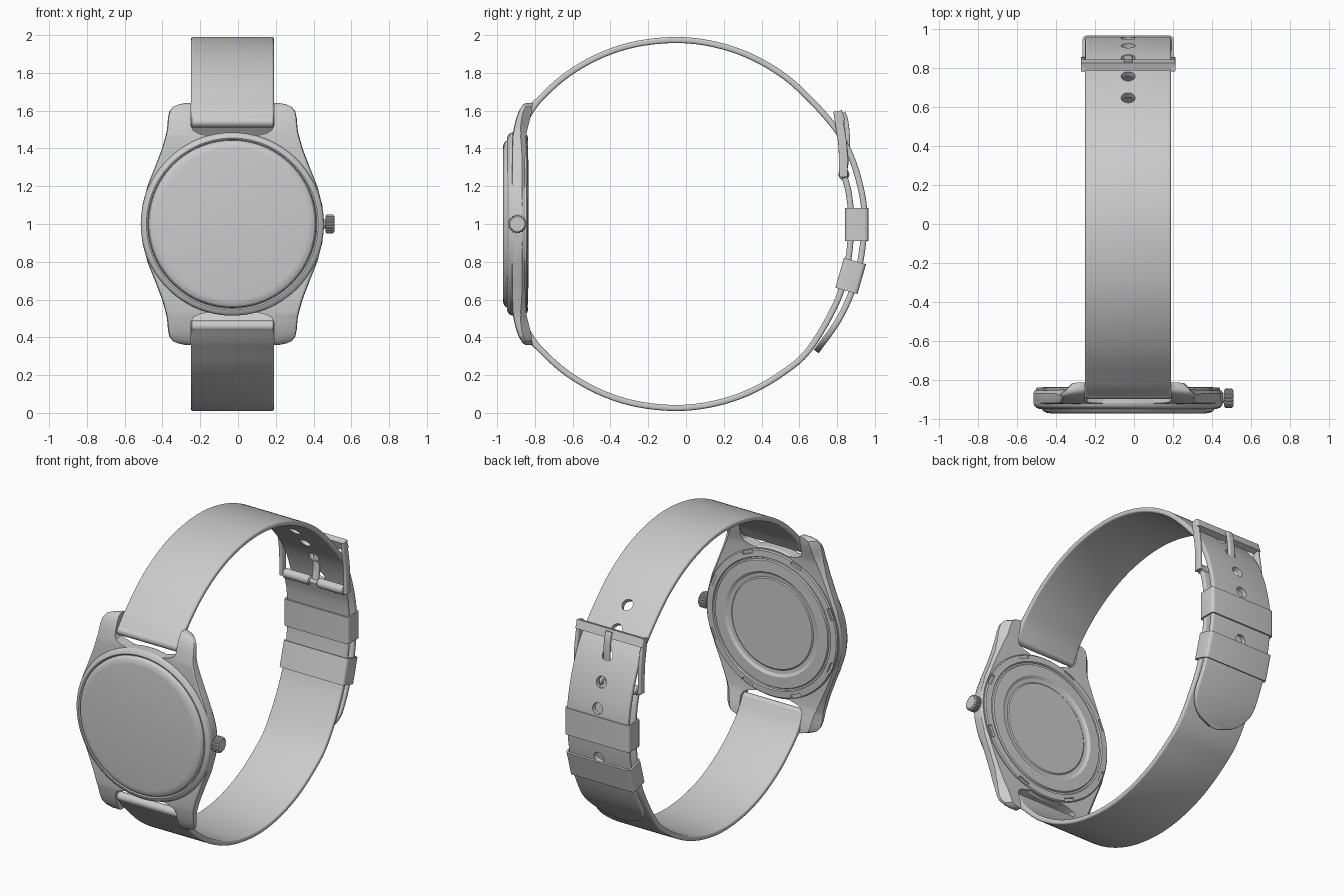
import bpy, bmesh
from math import pi, sin, cos, sqrt, radians
from mathutils import Vector, Matrix

if "Cube" in bpy.data.objects:
    bpy.data.objects.remove(bpy.data.objects["Cube"])

CX = -0.03  # centre line of the watch; the crown sticks out to +x


def finish(bm, name):
    bmesh.ops.remove_doubles(bm, verts=bm.verts, dist=1e-5)
    bmesh.ops.recalc_face_normals(bm, faces=bm.faces)
    me = bpy.data.meshes.new(name)
    bm.to_mesh(me)
    bm.free()
    ob = bpy.data.objects.new(name, me)
    bpy.context.collection.objects.link(ob)
    return ob


def skin(name, rings, caps=True, closed=False):
    """Join equal rings of points with quads."""
    bm = bmesh.new()
    vs = [[bm.verts.new(p) for p in r] for r in rings]
    n = len(vs[0])
    pairs = list(zip(vs, vs[1:])) + ([(vs[-1], vs[0])] if closed else [])
    for a, b in pairs:
        for i in range(n):
            j = (i + 1) % n
            bm.faces.new((a[i], a[j], b[j], b[i]))
    if caps and not closed:
        bm.faces.new(vs[0])
        bm.faces.new(vs[-1])
    return finish(bm, name)


def lathe(name, prof, n=96):
    """Turn (radius, y) pairs round the dial axis."""
    return skin(name, [[(CX + r * cos(2 * pi * i / n), y, 1 + r * sin(2 * pi * i / n))
                        for i in range(n)] for r, y in prof], caps=False)


def spline(pts, k=8):
    """Smooth (y, z) path through the points."""
    P = [Vector(p) for p in pts]
    P = [2 * P[0] - P[1]] + P + [2 * P[-1] - P[-2]]
    out = []
    for a, b, c, d in zip(P, P[1:], P[2:], P[3:]):
        for i in range(k):
            t = i / k
            out.append(0.5 * (2 * b + (c - a) * t + (2 * a - 5 * b + 4 * c - d) * t * t
                              + (3 * b - a - 3 * c + d) * t ** 3))
    return out + [P[-2]]


def arc(r, *degrees):
    """Points on the wrist circle, in the (y, z) plane."""
    return [(-.06 + r * cos(radians(d)), 1 + r * sin(radians(d))) for d in degrees]


def lengths(path):
    s = [0.0]
    for a, b in zip(path, path[1:]):
        s.append(s[-1] + (b - a).length)
    return s


def rounded(w, h, r, k=5):
    """Rounded rectangle with half sizes w, h."""
    r = min(r, w * 0.9, h * 0.9)
    return [(sx * (w - r) + r * cos(q + pi / 2 * i / k), sy * (h - r) + r * sin(q + pi / 2 * i / k))
            for sx, sy, q in ((1, 1, 0), (-1, 1, pi / 2), (-1, -1, pi), (1, -1, 1.5 * pi))
            for i in range(k + 1)]


def sweep(name, path, width, thick, r=0.012, x=CX):
    """Sweep a rounded section along a (y, z) path; half sizes depend on length."""
    s = lengths(path)
    rings = []
    for i, p in enumerate(path):
        t = (path[min(i + 1, len(path) - 1)] - path[max(i - 1, 0)]).normalized()
        n = Vector((-t.y, t.x))
        rings.append([(x + a, p.x + n.x * b, p.y + n.y * b)
                      for a, b in rounded(width(s[i], s[-1]), thick(s[i], s[-1]), r)])
    return skin(name, rings)


def turn_x(name, prof, y, z, n=24, teeth=0.0):
    """Round part along x from (x, radius) pairs, optionally toothed."""
    return skin(name, [[(x, y + (r - teeth * (i // 2 % 2)) * cos(2 * pi * i / n),
                         z + (r - teeth * (i // 2 % 2)) * sin(2 * pi * i / n))
                        for i in range(n)] for x, r in prof])


def rod(name, y, z, r, half, x=CX):
    return turn_x(name, [(x - half, r * .8), (x - half + r * .2, r), (x + half - r * .2, r),
                         (x + half, r * .8)], y, z)


def cut(ob, bm):
    cutter = finish(bm, "cutter")
    cutter.hide_render = True
    m = ob.modifiers.new("cut", 'BOOLEAN')
    m.object = cutter
    m.solver = 'EXACT'
    bpy.context.view_layer.objects.active = ob
    bpy.ops.object.modifier_apply(modifier="cut")
    bpy.data.objects.remove(cutter)


# Case drum with bezel, glass and stepped back cover
lathe("case_drum", [(0, -.93), (.446, -.93), (.447, -.943), (.455, -.947), (.468, -.943), (.479, -.934),
                    (.485, -.92), (.485, -.865), (.478, -.852), (0, -.852)])
lathe("glass", [(0, -.97), (.40, -.97), (.42, -.967), (.434, -.96), (.443, -.948), (.444, -.925), (0, -.925)])
back = lathe("back_cover", [(0, -.88), (.472, -.88), (.472, -.845), (.466, -.838), (.425, -.836), (.42, -.845),
                            (.41, -.845), (.405, -.837), (.335, -.835), (.318, -.846), (.295, -.848),
                            (.288, -.843), (0, -.843)])
bm = bmesh.new()
for i in range(8):  # wrench slots round the cover rim
    M = (Matrix.Translation((CX, -.84, 1)) @ Matrix.Rotation(2 * pi * (i + .5) / 8, 4, 'Y')
         @ Matrix.Translation((.458, 0, 0)) @ Matrix.Diagonal((.022, .03, .075, 1)))
    bmesh.ops.create_cube(bm, size=1, matrix=M)
cut(back, bm)

# Side arms of the case ending in lugs: (dz, inner, outer, front y, back y, back chamfer)
half = [(0, .1, .485, -.922, -.852, .016), (.1, .1, .476, -.922, -.852, .016), (.2, .1, .45, -.922, -.852, .016),
        (.3, .1, .41, -.922, -.852, .016), (.4, .1, .372, -.922, -.85, .02), (.465, .12, .354, -.919, -.846, .03),
        (.48, .18, .35, -.917, -.844, .03), (.495, .207, .347, -.914, -.841, .035), (.52, .22, .344, -.909, -.835, .04),
        (.56, .22, .341, -.899, -.825, .045), (.595, .22, .334, -.886, -.817, .045), (.62, .22, .315, -.872, -.814, .035),
        (.633, .22, .285, -.862, -.813, .03), (.64, .22, .25, -.85, -.813, .02)]
rows = [(-d, *o) for d, *o in half[:0:-1]] + half
for side, label in ((-1, "left"), (1, "right")):
    rings = []
    for dz, i, o, f, b, k in rows:
        c = .014
        sec = [(i, f), (o - c, f), (o - c * .3, f + c * .3), (o, f + c), (o, max(b - k, f + c + .002)), (o - k, b), (i, b)]
        rings.append([(CX + side * x, y, 1 + dz) for x, y in sec])
    skin("case_arm_" + label, rings)

# Crown and stem
turn_x("crown_stem", [(.44, .025), (.475, .025)], -.893, 1)
turn_x("crown", [(.462, .042), (.468, .05), (.502, .05), (.51, .042)], -.893, 1, n=72, teeth=.004)

# Long strap: over the top, through the buckle, rounded tip
taper = lambda s, L: .027 - .011 * min(1, s / .15)
upper = spline([(-.868, 1.54)] + arc(.974, 139, 127, 115, 103, 90, 78, 66, 54, 43)
               + [(.785, 1.515), (.857, 1.395), (.91, 1.25), (.942, 1.09), (.94, .92), (.9, .706),
                  (.815, .505), (.69, .325)])
tip = lambda s, L: max(.03, .22 * sqrt(max(0, 1 - (max(0, s - L + .2) / .2) ** 2)))
strap = sweep("long_strap", upper, tip, taper)
rod("long_strap_end", -.868, 1.54, .028, .22)

# Row of adjustment holes
S = lengths(upper)
start = min(zip(S, upper), key=lambda q: (q[1] - Vector((.643, 1.673))).length)[0]
bm = bmesh.new()
for k in range(7):
    s = start + .16 * k
    i = max(j for j in range(len(S)) if S[j] <= s)
    t = (upper[i + 1] - upper[i]).normalized()
    p = upper[i] + t * (s - S[i])
    axis = Vector((0, -t.y, t.x)).to_track_quat('Z', 'X').to_matrix().to_4x4()
    bmesh.ops.create_cone(bm, cap_ends=True, segments=24, radius1=.036, radius2=.036, depth=.1,
                          matrix=Matrix.Translation((CX, p.x, p.y)) @ axis)
cut(strap, bm)

# Short strap: under the bottom, up to the buckle pin
lower = spline([(-.868, .46)] + arc(.974, -139, -127, -115, -103, -90, -78, -66, -54, -43)
               + [(.795, .58), (.854, .78), (.875, 1.0), (.862, 1.16), (.836, 1.26)])
sweep("short_strap", lower, lambda s, L: .22, taper)
rod("short_strap_end", -.868, .46, .028, .22)

# Buckle frame, pin and tongue
frame = spline([(.803, 1.597), (.814, 1.52), (.83, 1.41), (.834, 1.25)], 5)
for side, label in ((-1, "left"), (1, "right")):
    sweep("buckle_side_" + label, frame, lambda s, L: .011, lambda s, L: .023, .006, CX + side * .231)
    rod("pin_wrap_" + label, .836, 1.262, .029, .096, CX + side * .123)
sweep("buckle_top_bar", spline([(.806, 1.597), (.824, 1.545)], 3), lambda s, L: .242, lambda s, L: .02, .01)
rod("buckle_pin", .836, 1.262, .018, .235)
sweep("buckle_tongue", spline([(.836, 1.255), (.848, 1.32), (.854, 1.38), (.856, 1.44), (.853, 1.5), (.845, 1.555), (.832, 1.59)], 5),
      lambda s, L: .022, lambda s, L: .012, .008)

# Two keeper loops round both strap layers
for name, y, z, tilt, h in (("fixed_loop", .904, .998, 0, .087), ("sliding_loop", .872, .725, -.28, .082)):
    M = Matrix.Translation((CX, y, z)) @ Matrix.Rotation(tilt, 4, 'X')
    outer, inner = rounded(.233, .061, .02), rounded(.222, .05, .012)
    skin(name, [[M @ Vector((a, b, e)) for a, b in sec]
                for sec, e in ((outer, -h), (outer, h), (inner, h), (inner, -h))], closed=True)

# Smooth shading with crisp edges
bpy.ops.object.select_all(action='SELECT')
bpy.context.view_layer.objects.active = back
bpy.ops.object.shade_smooth_by_angle(angle=.4)
